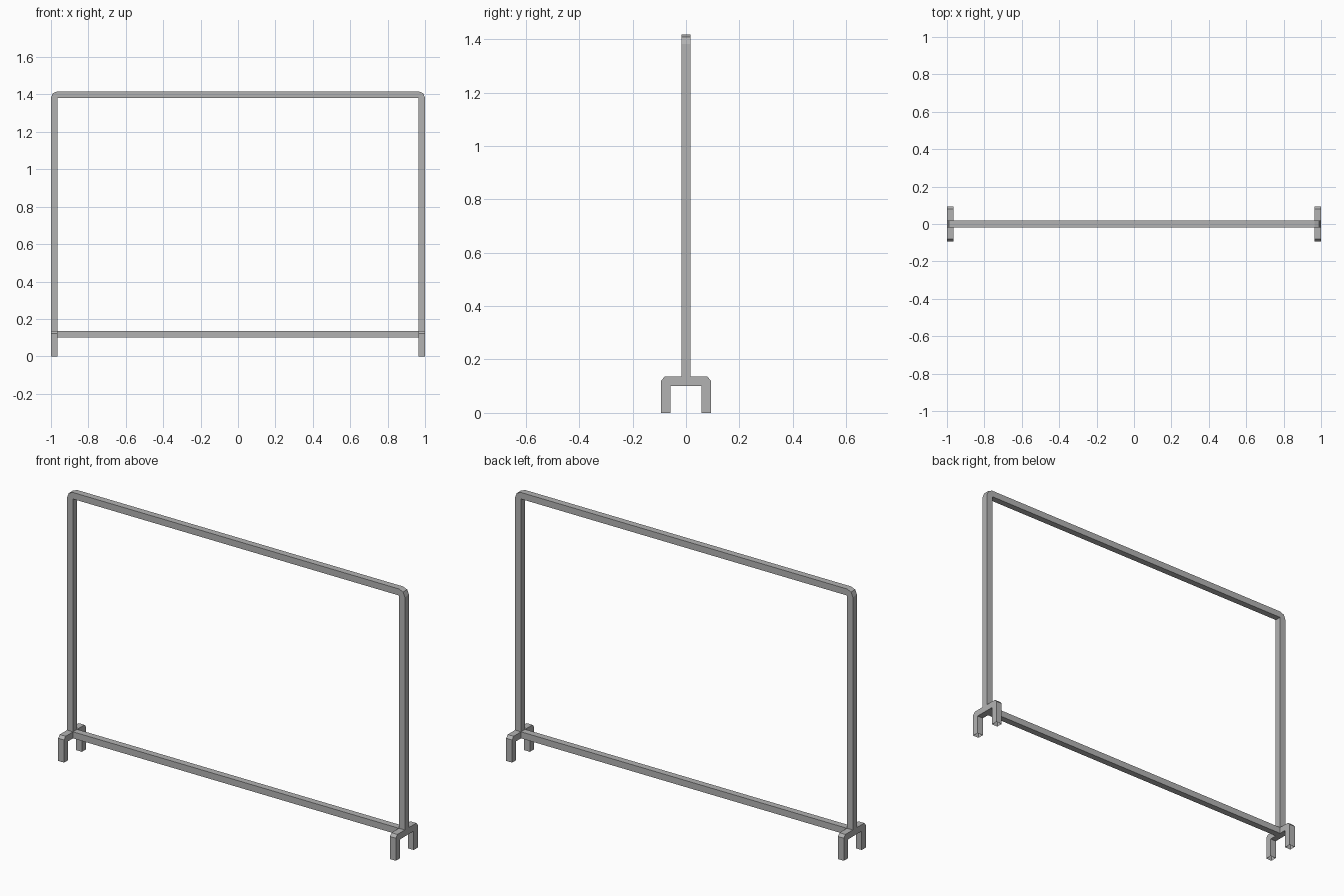
import bpy, bmesh
from mathutils import Vector

if "Cube" in bpy.data.objects:
    bpy.data.objects.remove(bpy.data.objects["Cube"])

W = 0.035          # square tube width
H = W / 2
TOP = 1.417        # overall height
DECK = 0.136       # height of the feet and lower rail

metal = bpy.data.materials.new("grey metal")
metal.diffuse_color = (0.45, 0.45, 0.45, 1)
metal.use_nodes = True
metal.node_tree.nodes["Principled BSDF"].inputs["Base Color"].default_value = metal.diffuse_color


def finish(name, bm):
    bmesh.ops.recalc_face_normals(bm, faces=bm.faces[:])
    me = bpy.data.meshes.new(name)
    bm.to_mesh(me)
    bm.free()
    me.materials.append(metal)
    ob = bpy.data.objects.new(name, me)
    bpy.context.collection.objects.link(ob)
    return ob


def tube_arch(name, outer, inner, place):
    """Arch of square tube: matching outer/inner half outlines, mirrored,
    given depth by place(u, w, z). Tube ends stay open."""
    mirror = lambda pts: [(-u, z) for u, z in reversed(pts)]
    out, inn = outer + mirror(outer), inner + mirror(inner)
    outline = out + inn[::-1]
    bm = bmesh.new()
    a = [bm.verts.new(place(u, -H, z)) for u, z in outline]
    b = [bm.verts.new(place(u, H, z)) for u, z in outline]
    n, ends = len(outline), (len(out) - 1, len(outline) - 1)
    bm.faces.new(a)
    bm.faces.new(b)
    for i in range(n):
        if i not in ends:
            j = (i + 1) % n
            bm.faces.new((a[i], a[j], b[j], b[i]))
    # recalculating needs a manifold side shell, which the open ends allow
    return finish(name, bm)


# Upright hoop with bent top corners
tube_arch("upright_frame",
          [(-1, DECK), (-1, TOP - W), (-0.99, TOP - 0.01), (-1 + W, TOP)],
          [(-1 + W, DECK), (-1 + W, TOP - W)],
          lambda u, w, z: Vector((u, w, z)))

# Forked feet with clipped shoulders, one at each side
F = 0.093
for side, s in (("left", -1), ("right", 1)):
    tube_arch(side + "_foot",
              [(-F, 0), (-F, DECK - 0.015), (-F + 0.013, DECK)],
              [(-F + W, 0), (-F + W, DECK - W)],
              lambda u, w, z, s=s: Vector((s * (1 - H) + w, u, z)))

# Lower rail between the feet
bm = bmesh.new()
bmesh.ops.create_cube(bm, size=1)
bmesh.ops.scale(bm, vec=(2 - 2 * W, W, W), verts=bm.verts)
bmesh.ops.translate(bm, vec=(0, 0, DECK - H), verts=bm.verts)
finish("lower_rail", bm)
